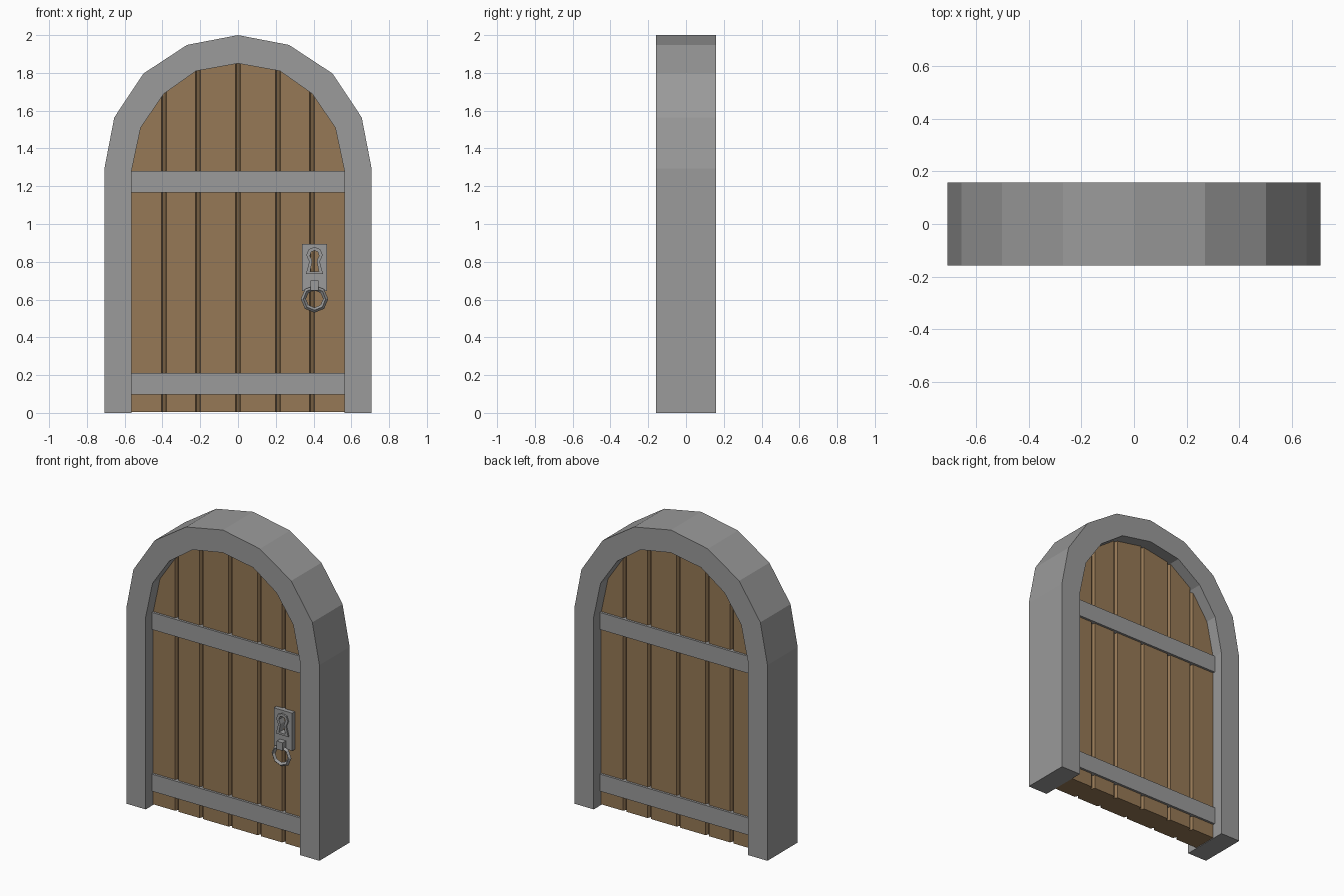
import bpy, bmesh
from math import pi
from mathutils import Vector, Matrix

if "Cube" in bpy.data.objects:
    bpy.data.objects.remove(bpy.data.objects["Cube"])


def material(name, rgb):
    m = bpy.data.materials.new(name)
    m.diffuse_color = (*rgb, 1)
    m.use_nodes = True
    m.node_tree.nodes["Principled BSDF"].inputs["Base Color"].default_value = m.diffuse_color
    return m


GREY = material("grey stone and iron", (0.325, 0.325, 0.325))
BROWN = material("brown wood", (0.305, 0.19, 0.092))


def finish(name, bm, mat):
    bmesh.ops.recalc_face_normals(bm, faces=bm.faces)
    me = bpy.data.meshes.new(name)
    bm.to_mesh(me)
    bm.free()
    me.materials.append(mat)
    ob = bpy.data.objects.new(name, me)
    bpy.context.collection.objects.link(ob)
    return ob


def box(name, x0, x1, y0, y1, z0, z1, mat):
    bm = bmesh.new()
    bmesh.ops.create_cube(bm, size=1)
    for v in bm.verts:
        v.co = (x1 if v.co.x > 0 else x0, y1 if v.co.y > 0 else y0, z1 if v.co.z > 0 else z0)
    return finish(name, bm, mat)


def mirrored(half, cx=0):
    """Half outline running from the top centre down the right side -> full outline."""
    return [(cx - x, z) for x, z in half[:0:-1]] + [(cx + x, z) for x, z in half]


def band(name, outer, inner, y0, y1, closed, mat):
    """Solid strip between two matching outlines in the xz plane."""
    bm = bmesh.new()
    rows = [[bm.verts.new((x, y, z)) for x, z in pts]
            for pts, y in ((outer, y0), (inner, y0), (inner, y1), (outer, y1))]
    n = len(outer)
    for i in range(n if closed else n - 1):
        j = (i + 1) % n
        for k in range(4):
            a, b = rows[k], rows[(k + 1) % 4]
            bm.faces.new((a[i], a[j], b[j], b[i]))
    if not closed:
        for i in (0, n - 1):
            bm.faces.new([r[i] for r in rows])
    return finish(name, bm, mat)


# Arched frame
out_half = [(0, 2.0), (0.27, 1.948), (0.50, 1.797), (0.655, 1.564), (0.707, 1.295), (0.707, 0)]
in_half = [(0, 1.85), (0.222, 1.81), (0.392, 1.69), (0.515, 1.51), (0.565, 1.275), (0.565, 0)]
band("arched_frame", mirrored(out_half), mirrored(in_half), -0.158, 0.158, False, GREY)

# Door of planks: grooved cross-section pulled upwards, then cut to the arch
FACE, DEEP = 0.08, 0.06
front = [(-0.62, -FACE)]
for gx in (-0.392, -0.212, 0, 0.212, 0.392):
    front += [(gx - 0.013, -FACE), (gx - 0.005, -DEEP), (gx + 0.005, -DEEP), (gx + 0.013, -FACE)]
front.append((0.62, -FACE))
section = front + [(x, -y) for x, y in reversed(front)]
bm = bmesh.new()
base = bm.faces.new([bm.verts.new((x, y, 0.004)) for x, y in section])
ext = bmesh.ops.extrude_face_region(bm, geom=[base])["geom"]
for v in ext:
    if isinstance(v, bmesh.types.BMVert):
        v.co.z = 2.0
if base.is_valid is False or len([f for f in bm.faces if len(f.verts) > 4]) < 2:
    bm.faces.new([v for v in bm.verts if v.co.z < 1])
mid = mirrored([((a + c) / 2, (b + d) / 2) for (a, b), (c, d) in zip(out_half, in_half)])
for (xa, za), (xb, zb) in zip(mid, mid[1:]):
    cut = bmesh.ops.bisect_plane(bm, geom=bm.verts[:] + bm.edges[:] + bm.faces[:], dist=1e-5,
                                 plane_co=(xa, 0, za), plane_no=Vector((za - zb, 0, xb - xa)),
                                 clear_outer=True)
    edges = [e for e in cut["geom_cut"] if isinstance(e, bmesh.types.BMEdge)]
    bmesh.ops.holes_fill(bm, edges=edges, sides=0)
finish("plank_door", bm, BROWN)

# Iron straps, passing through to both sides
for label, z0, z1 in (("lower", 0.097, 0.21), ("upper", 1.167, 1.28)):
    box(label + "_strap", -0.58, 0.58, -0.095, 0.095, z0, z1, GREY)

# Lock plate with keyhole and raised rim
CX = 0.405
plate = mirrored([(0, 0.895), (0.067, 0.895), (0.067, 0.835), (0.067, 0.78), (0.067, 0.645)], CX)
rim = mirrored([(0, 0.878), (0.031, 0.866), (0.043, 0.835), (0.028, 0.80), (0.045, 0.735)], CX)
hole = mirrored([(0, 0.860), (0.017, 0.852), (0.024, 0.832), (0.012, 0.805), (0.023, 0.748)], CX)
band("lock_plate", plate, hole, -0.108, -0.07, True, GREY)
band("keyhole_rim", rim, hole, -0.118, -0.10, True, GREY)

# Ring handle: eight-sided hoop with a square section, and its bracket
bpy.ops.mesh.primitive_torus_add(major_segments=8, minor_segments=4, major_radius=0.059,
                                 minor_radius=0.0135, location=(CX, -0.123, 0.603),
                                 rotation=(pi / 2, 0, 0))
ring = bpy.context.object
ring.name = "ring_handle"
ring.data.materials.append(GREY)
box("ring_bracket", CX - 0.022, CX + 0.022, -0.143, -0.10, 0.647, 0.70, GREY)
